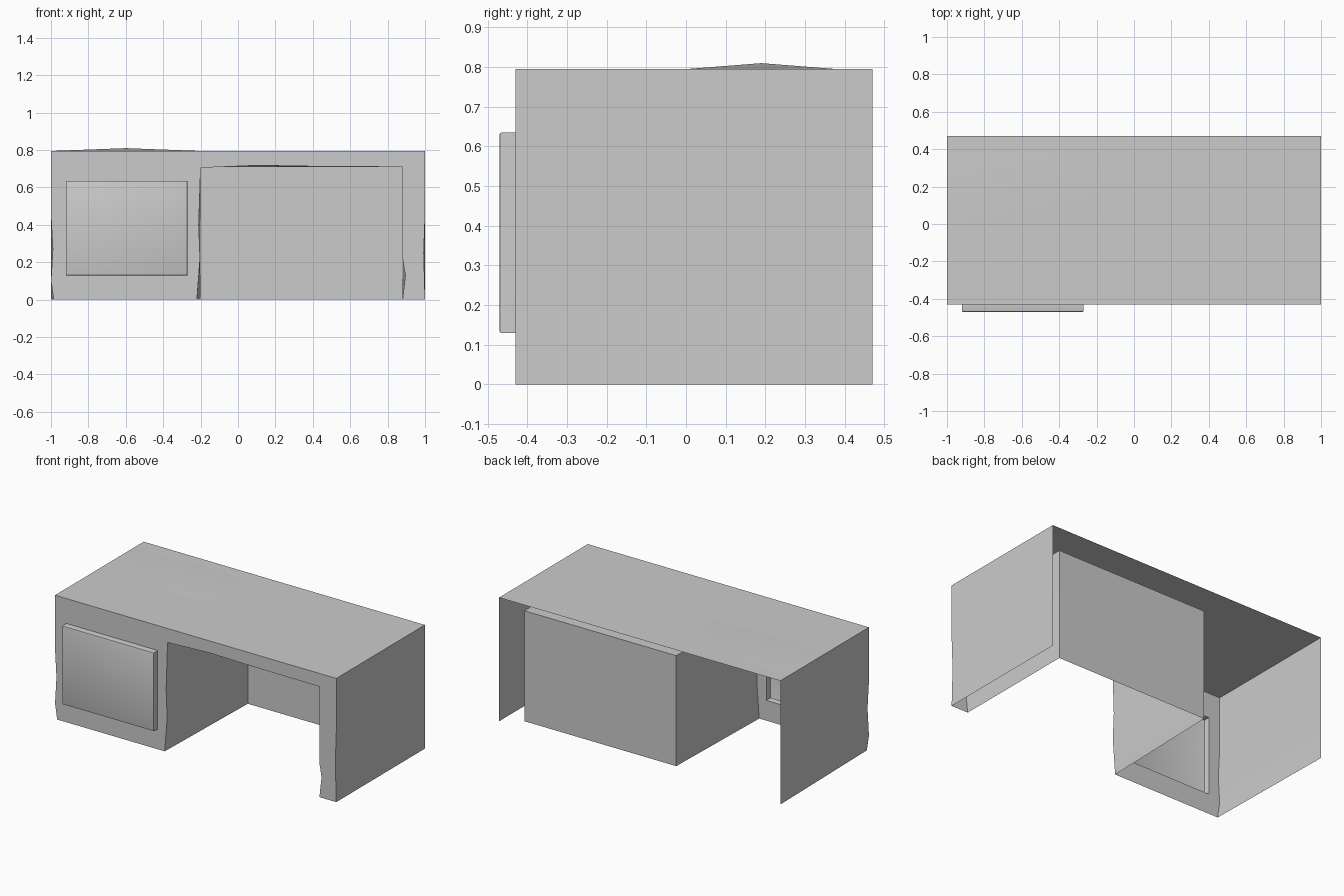
import bpy, bmesh
from mathutils import Vector

if "Cube" in bpy.data.objects:
    bpy.data.objects.remove(bpy.data.objects["Cube"])

FRONT, BACK, TOP = -0.43, 0.47, 0.795
PANEL = 0.385            # back wall of the knee space


def finish(name, bm):
    """Turn a bmesh into a smooth-by-angle object."""
    me = bpy.data.meshes.new(name)
    bm.normal_update()
    bm.to_mesh(me)
    bm.free()
    ob = bpy.data.objects.new(name, me)
    bpy.context.collection.objects.link(ob)
    bpy.ops.object.select_all(action='DESELECT')
    ob.select_set(True)
    bpy.context.view_layer.objects.active = ob
    bpy.ops.object.shade_smooth_by_angle()
    return ob


def loft(bm, front, back, y0, y1):
    """Sheet between two (x, z) outlines; returns the back row of vertices."""
    f = [bm.verts.new((x, y0, z)) for x, z in front]
    b = [bm.verts.new((x, y1, z)) for x, z in back]
    for i in range(len(f) - 1):
        bm.faces.new((f[i], f[i + 1], b[i + 1], b[i]))
    return b


# Slightly worn front outlines (x, z), with straight versions behind them
outer = [(-.985, 0), (-1, .1), (-.99, .27), (-1, .45), (-1, TOP),
         (1, TOP), (1, .45), (.993, .25), (1, 0)]
outer_back = [(-1, 0), (-1, .1), (-1, .27), (-1, .45), (-1, TOP),
              (1, TOP), (1, .45), (1, .25), (1, 0)]
knee = [(.88, 0), (.895, .13), (.88, .22), (.88, .71), (.45, .712),
        (.1, .718), (-.2, .705), (-.21, .4), (-.203, .22), (-.22, 0)]
knee_back = [(.88, 0), (.88, .13), (.88, .22), (.88, .71), (.45, .71),
             (.1, .71), (-.2, .71), (-.2, .4), (-.2, .22), (-.2, 0)]
DX0, DX1, DZ0, DZ1 = -.92, -.27, .13, .635
drawer = [(DX0, DZ0), (DX0, DZ1), (DX1, DZ1), (DX1, DZ0)]

# Desk top and sides, open at the back and bottom
bm = bmesh.new()
loft(bm, outer, outer_back, FRONT, BACK)
finish("top_and_sides", bm)

# Shallow raised patch on the top
bm = bmesh.new()
peak = bm.verts.new((-.6, .19, .81))
base = [bm.verts.new((x, y, TOP)) for x, y in
        ((-1, 0), (-.2, 0), (-.2, .38), (-1, .38))]
for i in range(4):
    bm.faces.new((base[i], base[(i + 1) % 4], peak))
finish("top_raised_patch", bm)

# Knee space: walls, ceiling and back panel
bm = bmesh.new()
rear = loft(bm, knee, knee_back, FRONT, PANEL)
bm.faces.new(rear)
finish("knee_space", bm)

# Front frame with the drawer hole
bm = bmesh.new()
for loop in (outer + knee, drawer):
    vs = [bm.verts.new((x, FRONT, z)) for x, z in loop]
    for i, v in enumerate(vs):
        bm.edges.new((v, vs[(i + 1) % len(vs)]))
bmesh.ops.triangle_fill(bm, use_beauty=True, edges=bm.edges[:],
                        normal=Vector((0, -1, 0)))
bm.normal_update()
for f in bm.faces:
    if f.normal.y > 0:
        f.normal_flip()
finish("front_frame", bm)

# Drawer front: hollow tray pushed out of the frame
bm = bmesh.new()
face = loft(bm, drawer + drawer[:1], drawer + drawer[:1], FRONT, -.47)
bm.faces.new(face[:4])
bmesh.ops.remove_doubles(bm, verts=bm.verts[:], dist=1e-5)
bmesh.ops.recalc_face_normals(bm, faces=bm.faces[:])
bm.normal_update()
if any(f.normal.y > .5 for f in bm.faces):
    bmesh.ops.reverse_faces(bm, faces=bm.faces[:])
rim = [e for e in bm.edges if all(v.co.y < -.46 for v in e.verts)]
bmesh.ops.bevel(bm, geom=rim, offset=.005, segments=2, profile=.5,
                affect='EDGES')
finish("drawer_front", bm)
